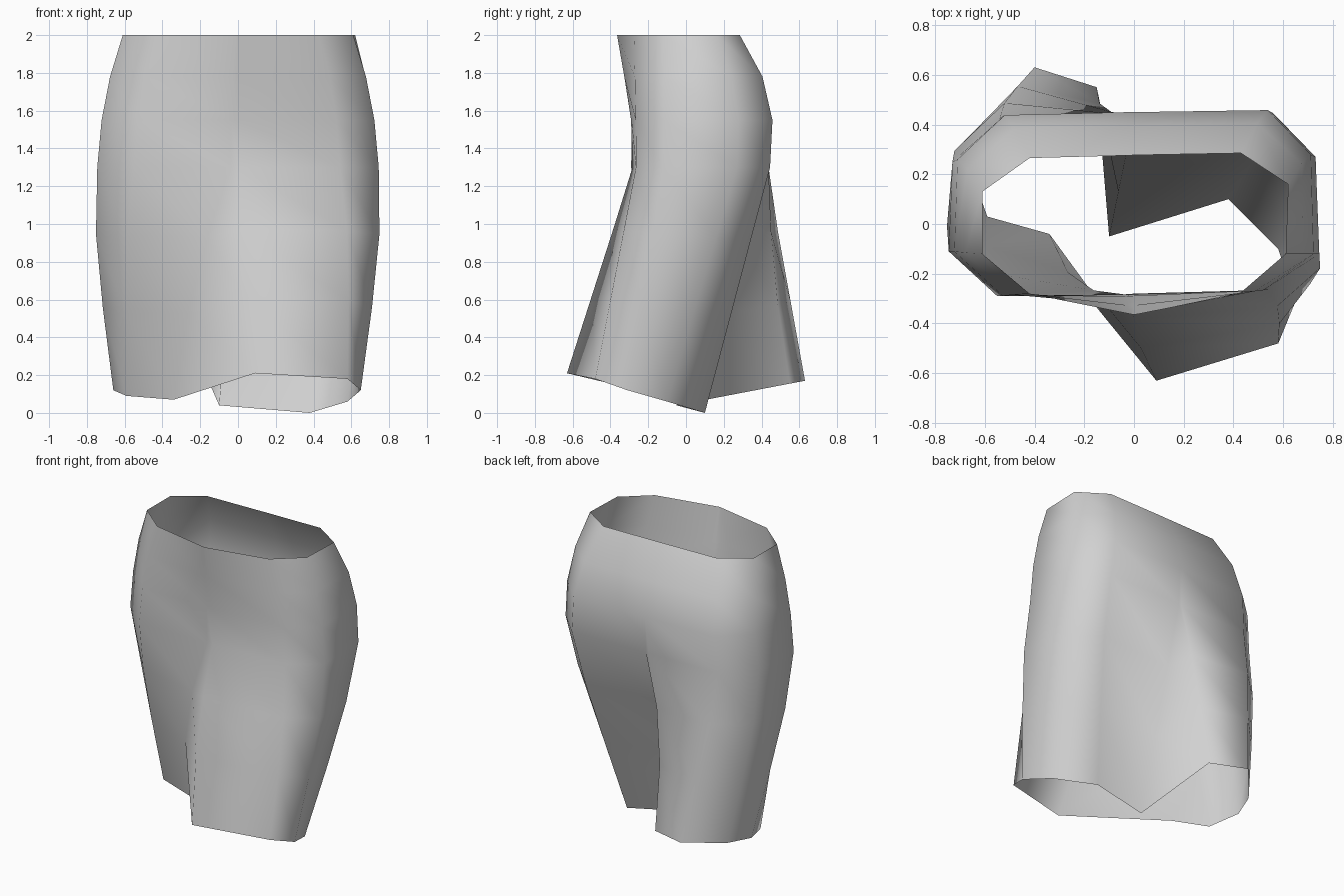
import bpy
import bmesh
from math import sin, pi
from mathutils import Vector

cube = bpy.data.objects.get("Cube")
if cube:
    bpy.data.objects.remove(cube, do_unlink=True)

# Fabric colour
fabric = bpy.data.materials.new("grey fabric")
fabric.use_nodes = True
grey = (0.64, 0.64, 0.64, 1)
fabric.diffuse_color = grey
fabric.node_tree.nodes["Principled BSDF"].inputs["Base Color"].default_value = grey

# Outlines run from the front middle round the left leg to the back middle,
# then round the right leg to the front middle again
waist_outline = [(0, -.365), (.43, -.275), (.61, -.12), (.62, .16), (.43, .285), (0, .277),
                 (-.015, .276), (-.42, .265), (-.61, .13), (-.61, -.12), (-.42, -.28), (-.015, -.362)]
hip_outline = [(0, -.28), (.54, -.265), (.745, -.12), (.73, .27), (.56, .445), (0, .437),
               (-.02, .437), (-.54, .425), (-.73, .25), (-.745, -.11), (-.55, -.29), (-.04, -.283)]
hem_outline = [(.09, -.63, .21), (.58, -.48, .18), (.65, -.31, .12), (.58, -.1, .06),
               (.38, .1, 0), (-.1, -.05, .04), (-.15, .55, .155), (-.4, .63, .17),
               (-.6, .4, .135), (-.66, .23, .12), (-.59, .03, .09), (-.34, -.04, .07)]
HIP_Z = 1.3
# Sideways sag of the folds between the legs, by column
fold_sag = {0: (-.03, 0), 6: (-.04, -.025), 11: (-.04, -.07)}


def upper_ring(z, side, front, back):
    """Ring between the waist and the hips."""
    ring = []
    for a, b in zip(waist_outline, hip_outline):
        depth = front if a[1] < 0 else back
        ring.append(Vector((a[0] + (b[0] - a[0]) * side, a[1] + (b[1] - a[1]) * depth, z)))
    return ring


def lower_ring(t, bulge):
    """Ring between the hips and the striding hem, widened at the sides."""
    ring = []
    for i, (a, b) in enumerate(zip(hip_outline, hem_outline)):
        p = Vector((*a, HIP_Z)).lerp(Vector(b), t)
        if abs(p.x) > 0.3:
            p.x *= bulge
        sag = fold_sag.get(i, (0, 0))
        ring.append(p + Vector((*sag, 0)) * sin(pi * t))
    return ring


rings = [upper_ring(2, 0, 0, 0), upper_ring(1.78, .5, .45, .75), upper_ring(1.55, .83, .9, 1.08),
         upper_ring(HIP_Z, 1, 1, 1),
         lower_ring(.3, 1.045), lower_ring(.63, 1.035), lower_ring(1, 1)]

# Skirt: one open sheet lofted through the rings
bm = bmesh.new()
loops = [[bm.verts.new(p) for p in ring] for ring in rings]
for upper, lower in zip(loops, loops[1:]):
    for i in range(len(upper)):
        j = (i + 1) % len(upper)
        bm.faces.new((upper[i], lower[i], lower[j], upper[j]))

mesh = bpy.data.meshes.new("skirt")
bm.to_mesh(mesh)
bm.free()
mesh.materials.append(fabric)
mesh.shade_smooth()
skirt = bpy.data.objects.new("skirt", mesh)
bpy.context.collection.objects.link(skirt)
